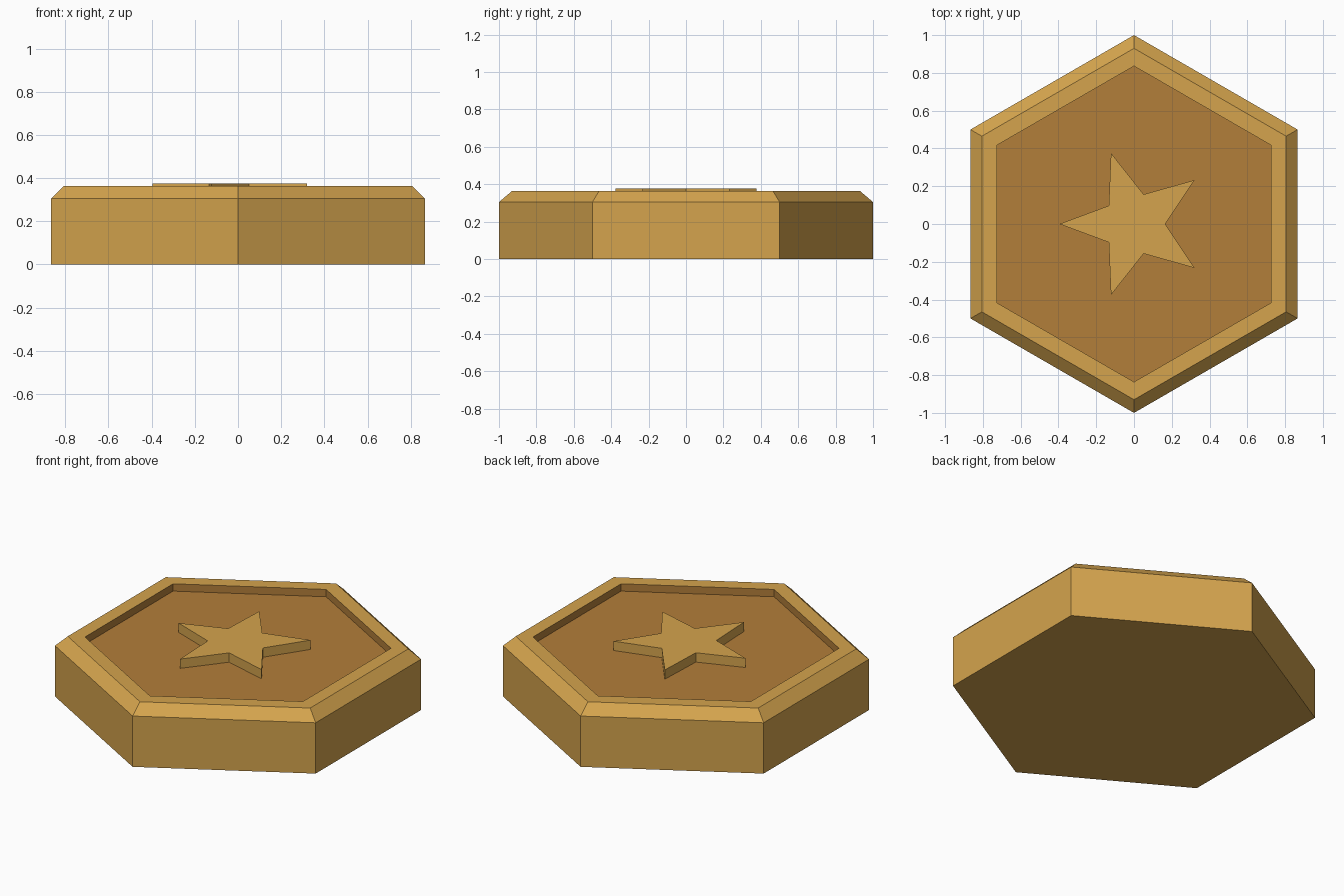
import bpy
import bmesh
import math

if "Cube" in bpy.data.objects:
    bpy.data.objects.remove(bpy.data.objects["Cube"])


def material(name, colour):
    mat = bpy.data.materials.new(name)
    mat.diffuse_color = (*colour, 1.0)
    mat.use_nodes = True
    mat.node_tree.nodes["Principled BSDF"].inputs["Base Color"].default_value = mat.diffuse_color
    return mat


gold = material("gold", (0.66, 0.37, 0.075))
bronze = material("bronze", (0.45, 0.21, 0.042))


def ring(bm, radii, z, count, start):
    """Closed loop of points; radii repeat in turn around the loop."""
    verts = []
    for i in range(count):
        a = start + i * math.tau / count
        r = radii[i % len(radii)]
        verts.append(bm.verts.new((r * math.cos(a), r * math.sin(a), z)))
    return verts


def lofted(name, profile, count, start, mats):
    """Stack loops (radii, z, material index), bridge them and cap both ends."""
    bm = bmesh.new()
    loops = [ring(bm, radii, z, count, start) for radii, z, _ in profile]
    bm.faces.new(loops[0][::-1]).material_index = profile[0][2]
    for lower, upper, step in zip(loops, loops[1:], profile[1:]):
        for i in range(count):
            j = (i + 1) % count
            face = bm.faces.new((lower[i], lower[j], upper[j], upper[i]))
            face.material_index = step[2]
    bm.faces.new(loops[-1]).material_index = profile[-1][2]
    mesh = bpy.data.meshes.new(name)
    bm.to_mesh(mesh)
    bm.free()
    for mat in mats:
        mesh.materials.append(mat)
    obj = bpy.data.objects.new(name, mesh)
    bpy.context.collection.objects.link(obj)
    return obj


# Hexagonal body: straight side, chamfer, flat rim, recess wall and floor
FLOOR = 0.32
lofted("hexagon_token", [
    ([1.0], 0.0, 0),
    ([1.0], 0.305, 0),
    ([0.93], 0.364, 0),
    ([0.836], 0.364, 0),
    ([0.836], FLOOR, 1),
], 6, math.pi / 2, [gold, bronze])

# Raised five-pointed star with one tip towards -x
lofted("raised_star", [
    ([0.395, 0.165], FLOOR - 0.005, 0),
    ([0.395, 0.165], 0.376, 0),
], 10, math.pi, [gold])
